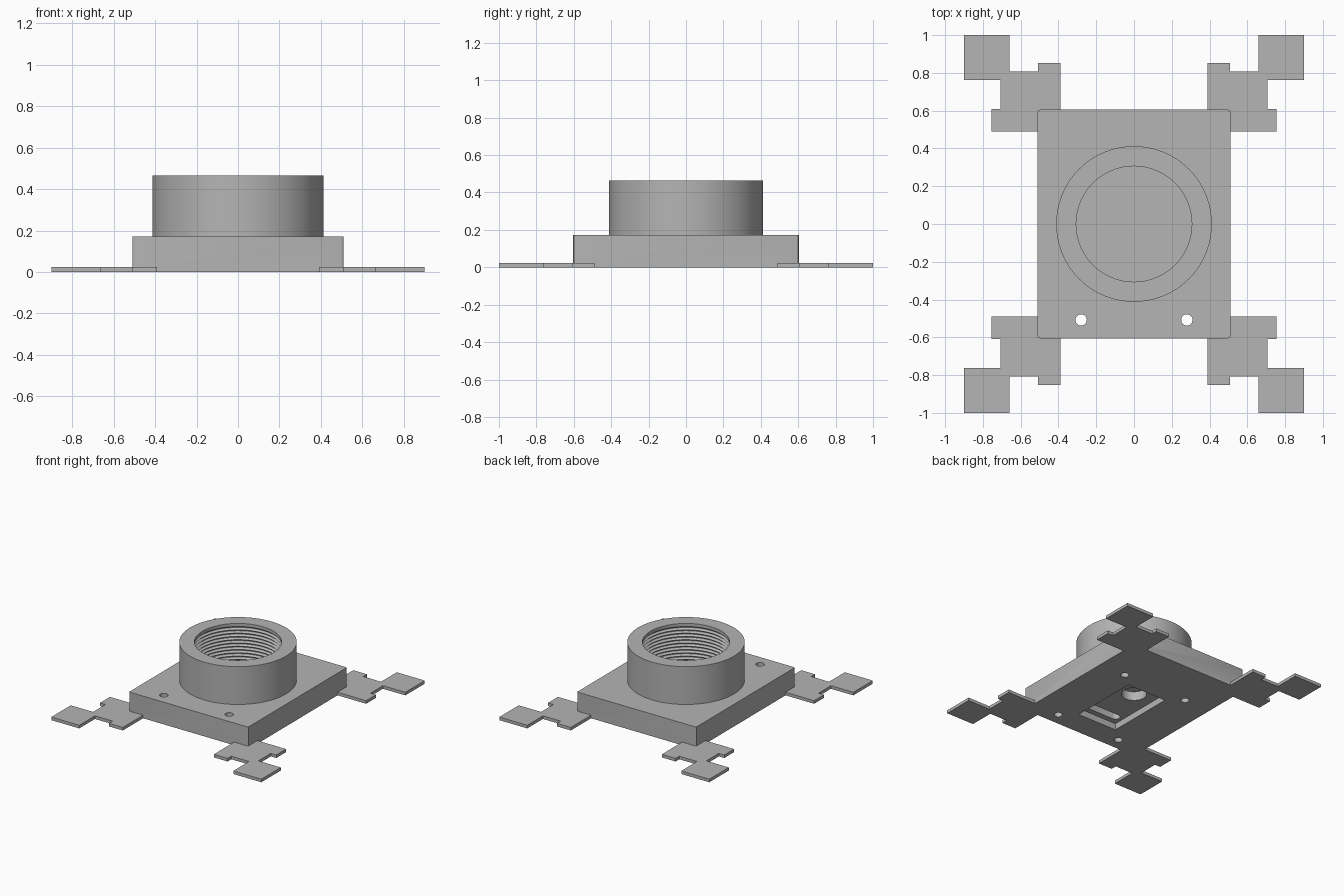
import bpy, bmesh, math

if "Cube" in bpy.data.objects:
    bpy.data.objects.remove(bpy.data.objects["Cube"])

grey = bpy.data.materials.new("plain grey")
grey.diffuse_color = (0.46, 0.46, 0.46, 1)
grey.use_nodes = True
grey.node_tree.nodes["Principled BSDF"].inputs["Base Color"].default_value = grey.diffuse_color


def finish(name, bm):
    bmesh.ops.recalc_face_normals(bm, faces=bm.faces[:])
    me = bpy.data.meshes.new(name)
    bm.to_mesh(me)
    bm.free()
    me.materials.append(grey)
    ob = bpy.data.objects.new(name, me)
    bpy.context.collection.objects.link(ob)
    return ob


def prism(name, pts, z0, z1):
    """Extrude a flat outline from z0 to z1."""
    bm = bmesh.new()
    face = bm.faces.new([bm.verts.new((x, y, z0)) for x, y in pts])
    ext = bmesh.ops.extrude_face_region(bm, geom=[face])
    for v in ext["geom"]:
        if isinstance(v, bmesh.types.BMVert):
            v.co.z = z1
    return finish(name, bm)


def box(name, x0, x1, y0, y1, z0, z1):
    return prism(name, [(x0, y0), (x1, y0), (x1, y1), (x0, y1)], z0, z1)


def circle(cx, cy, r, n):
    return [(cx + r * math.cos(2 * math.pi * i / n),
             cy + r * math.sin(2 * math.pi * i / n)) for i in range(n)]


def lathe(name, profile, n=96):
    """Closed solid turned around z; the profile runs from bottom to top."""
    bm = bmesh.new()
    rings = [[bm.verts.new((x, y, z)) for x, y in circle(0, 0, r, n)] for r, z in profile]
    for a, b in zip(rings, rings[1:]):
        for i in range(n):
            j = (i + 1) % n
            bm.faces.new((a[i], a[j], b[j], b[i]))
    bm.faces.new(rings[0])
    bm.faces.new(rings[-1])
    return finish(name, bm)


def combine(target, other, operation):
    mod = target.modifiers.new(operation.lower(), 'BOOLEAN')
    mod.operation = operation
    mod.solver = 'EXACT'
    mod.object = other
    bpy.context.view_layer.objects.active = target
    bpy.ops.object.modifier_apply(modifier=mod.name)
    bpy.data.objects.remove(other)


# Base block with slightly rounded upright corners
W, D, R = 0.51, 0.605, 0.012
outline = []
for k, (sx, sy) in enumerate([(1, 1), (-1, 1), (-1, -1), (1, -1)]):
    for s in range(4):
        a = math.pi / 2 * (k + s / 3)
        outline.append((sx * (W - R) + R * math.cos(a), sy * (D - R) + R * math.sin(a)))
body = prism("mount_body", outline, 0, 0.172)

# Round collar
combine(body, prism("collar", circle(0, 0, 0.412, 96), 0.1, 0.465), 'UNION')

# Threaded bore
FLOOR, TOP, PITCH = 0.13, 0.465, 0.0254
profile = [(0.306, FLOOR)]
z = FLOOR + 0.006
while z + PITCH < TOP - 0.003:
    profile += [(0.306, z), (0.321, z + PITCH * 0.45), (0.321, z + PITCH * 0.55)]
    z += PITCH
profile += [(0.306, z), (0.306, TOP + 0.05)]
combine(body, lathe("bore_cutter", profile), 'DIFFERENCE')

# Underside recess, round pocket and rounded slot
combine(body, box("recess_cutter", -0.17, 0.17, -0.41, 0.14, -0.1, 0.05), 'DIFFERENCE')
combine(body, prism("pocket_cutter", circle(0, 0, 0.09, 48), 0.02, 0.12), 'DIFFERENCE')
slot = []
for cx, start in ((0.11, -90), (-0.11, 90)):
    for s in range(9):
        a = math.radians(start + s * 22.5)
        slot.append((cx + 0.032 * math.cos(a), -0.335 + 0.032 * math.sin(a)))
combine(body, prism("slot_cutter", slot, 0.02, 0.12), 'DIFFERENCE')

# Front through holes and rear blind holes
for sx in (-1, 1):
    for y, depth in ((-0.508, 0.3), (0.23, 0.15)):
        combine(body, prism("hole_cutter", circle(sx * 0.28, y, 0.03, 32), -0.1, depth), 'DIFFERENCE')

# Stepped thin foot at each corner, meeting the block's walls
foot = [(W, 0.49), (0.755, 0.49), (0.755, 0.61), (0.708, 0.61), (0.708, 0.762),
        (0.90, 0.762), (0.90, 1.0), (0.66, 1.0), (0.66, 0.808), (0.508, 0.808),
        (0.508, 0.853), (0.39, 0.853), (0.39, D - 0.01), (W - 0.01, D - 0.01), (W - 0.01, 0.49)]
foot = foot[1:]
for sx in (-1, 1):
    for sy in (-1, 1):
        combine(body, prism("foot", [(sx * x, sy * y) for x, y in foot], 0, 0.024), 'UNION')

# Smooth round walls, crisp edges
bpy.ops.object.select_all(action='DESELECT')
body.select_set(True)
bpy.context.view_layer.objects.active = body
bpy.ops.object.shade_smooth_by_angle(angle=math.radians(30))
